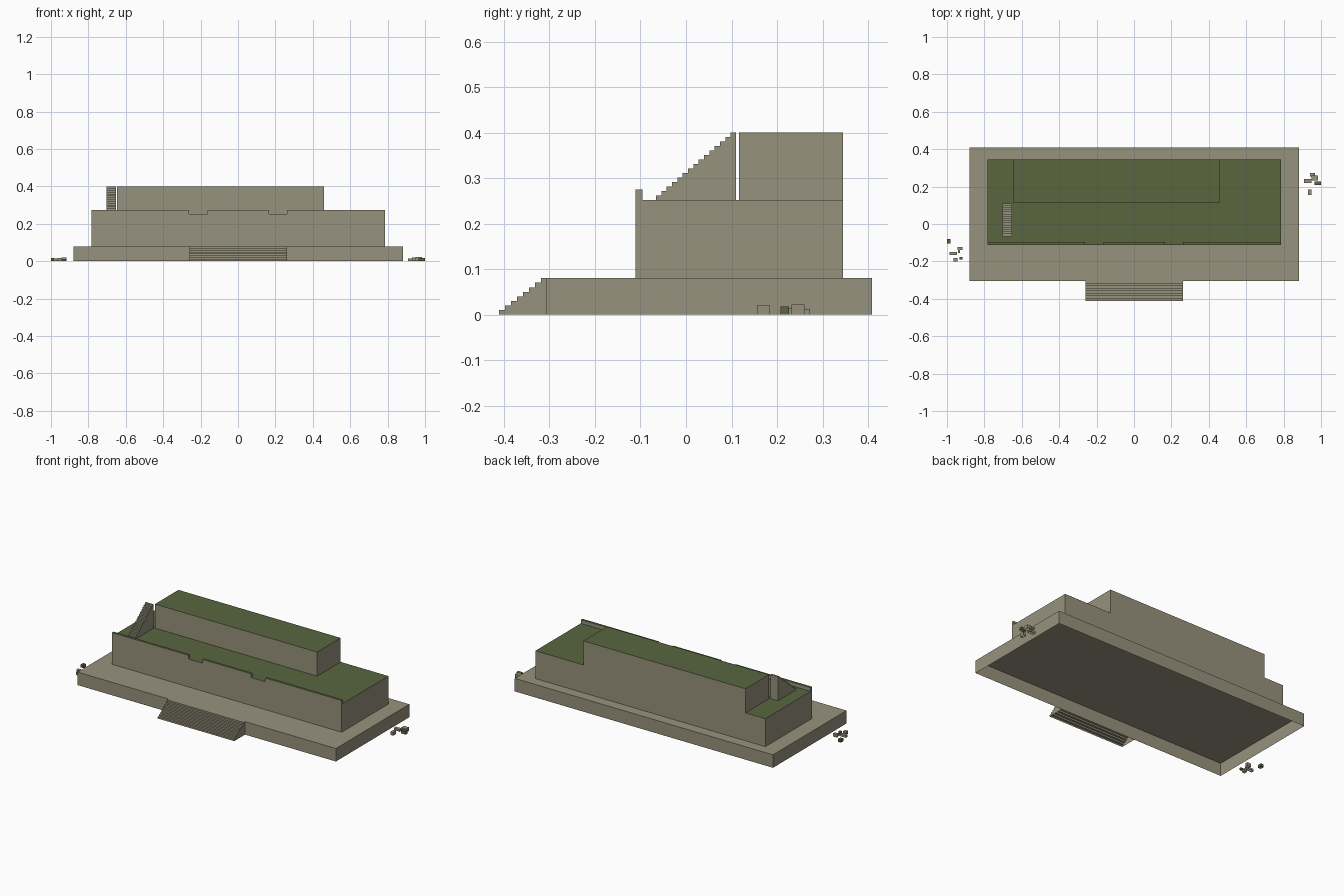
import bpy
import bmesh

cube = bpy.data.objects.get("Cube")
if cube:
    bpy.data.objects.remove(cube, do_unlink=True)


def make_material(name, rgb):
    mat = bpy.data.materials.new(name)
    mat.use_nodes = True
    color = (*rgb, 1.0)
    mat.diffuse_color = color
    bsdf = mat.node_tree.nodes["Principled BSDF"]
    bsdf.inputs["Base Color"].default_value = color
    bsdf.inputs["Roughness"].default_value = 0.9
    return mat


stone = make_material("weathered stone", (0.31, 0.29, 0.205))
grass = make_material("moss green", (0.10, 0.132, 0.05))


def finish(bm, name, green_top=False, all_green=False):
    """Drop the hidden underside, colour by direction and link the object."""
    bmesh.ops.recalc_face_normals(bm, faces=bm.faces)
    bm.normal_update()
    under = [f for f in bm.faces if f.normal.z < -0.9]
    bmesh.ops.delete(bm, geom=under, context="FACES")
    for f in bm.faces:
        f.material_index = int(all_green or (green_top and f.normal.z > 0.9))
    mesh = bpy.data.meshes.new(name)
    bm.to_mesh(mesh)
    bm.free()
    mesh.materials.append(stone)
    mesh.materials.append(grass)
    obj = bpy.data.objects.new(name, mesh)
    bpy.context.collection.objects.link(obj)
    return obj


def block(name, x, y, z, **colors):
    bm = bmesh.new()
    bmesh.ops.create_cube(bm, size=1)
    for v in bm.verts:
        for axis, (low, high) in enumerate((x, y, z)):
            v.co[axis] = high if v.co[axis] > 0 else low
    return finish(bm, name, **colors)


def stairs(name, x, y, z, steps):
    """Stepped side profile, climbing towards +y, extruded along x."""
    run, rise = (y[1] - y[0]) / steps, (z[1] - z[0]) / steps
    profile = [(y[0], z[0])]
    for i in range(steps):
        top = z[0] + (i + 1) * rise
        profile += [(y[0] + i * run, top), (y[0] + (i + 1) * run, top)]
    profile.append((y[1], z[0]))
    bm = bmesh.new()
    side = bm.faces.new([bm.verts.new((x[0], py, pz)) for py, pz in profile])
    extruded = bmesh.ops.extrude_face_region(bm, geom=[side], use_keep_orig=True)
    for v in extruded["geom"]:
        if isinstance(v, bmesh.types.BMVert):
            v.co.x = x[1]
    return finish(bm, name)


# Platform and the two tiers of the building
block("platform", (-0.88, 0.882), (-0.306, 0.409), (0, 0.08))
block("main_hall", (-0.783, 0.785), (-0.111, 0.345), (0.08, 0.252), green_top=True)
block("upper_tier", (-0.648, 0.459), (0.116, 0.345), (0.252, 0.4), green_top=True)

# Front parapet, broken by two openings
for part, x in (("right", (-0.783, -0.261)), ("middle", (-0.163, 0.165)),
                ("left", (0.262, 0.785))):
    block("parapet_" + part, x, (-0.111, -0.096), (0.252, 0.275), green_top=True)

# Stairs to the platform and to the upper tier
stairs("front_stairs", (-0.26, 0.262), (-0.411, -0.306), (0, 0.08), 8)
stairs("roof_stairs", (-0.704, -0.653), (-0.066, 0.11), (0.252, 0.4), 15)

# Loose rubble on both sides: centre x, centre y, width, depth, height, green
rubble = [
    (-0.99, -0.093, 0.02, 0.024, 0.018, True),
    (-0.966, -0.158, 0.04, 0.018, 0.014, False),
    (-0.93, -0.13, 0.026, 0.016, 0.02, False),
    (-0.935, -0.147, 0.012, 0.018, 0.012, False),
    (-0.954, -0.191, 0.02, 0.02, 0.018, False),
    (-0.925, -0.183, 0.016, 0.012, 0.012, True),
    (0.929, 0.23, 0.04, 0.02, 0.014, False),
    (0.955, 0.263, 0.026, 0.02, 0.012, False),
    (0.967, 0.246, 0.034, 0.028, 0.022, False),
    (0.982, 0.217, 0.034, 0.018, 0.018, True),
    (0.94, 0.17, 0.018, 0.028, 0.021, False),
]
for i, (cx, cy, w, d, h, green) in enumerate(rubble):
    block(f"rubble_{i + 1}", (cx - w / 2, cx + w / 2), (cy - d / 2, cy + d / 2),
          (0, h), all_green=green)
